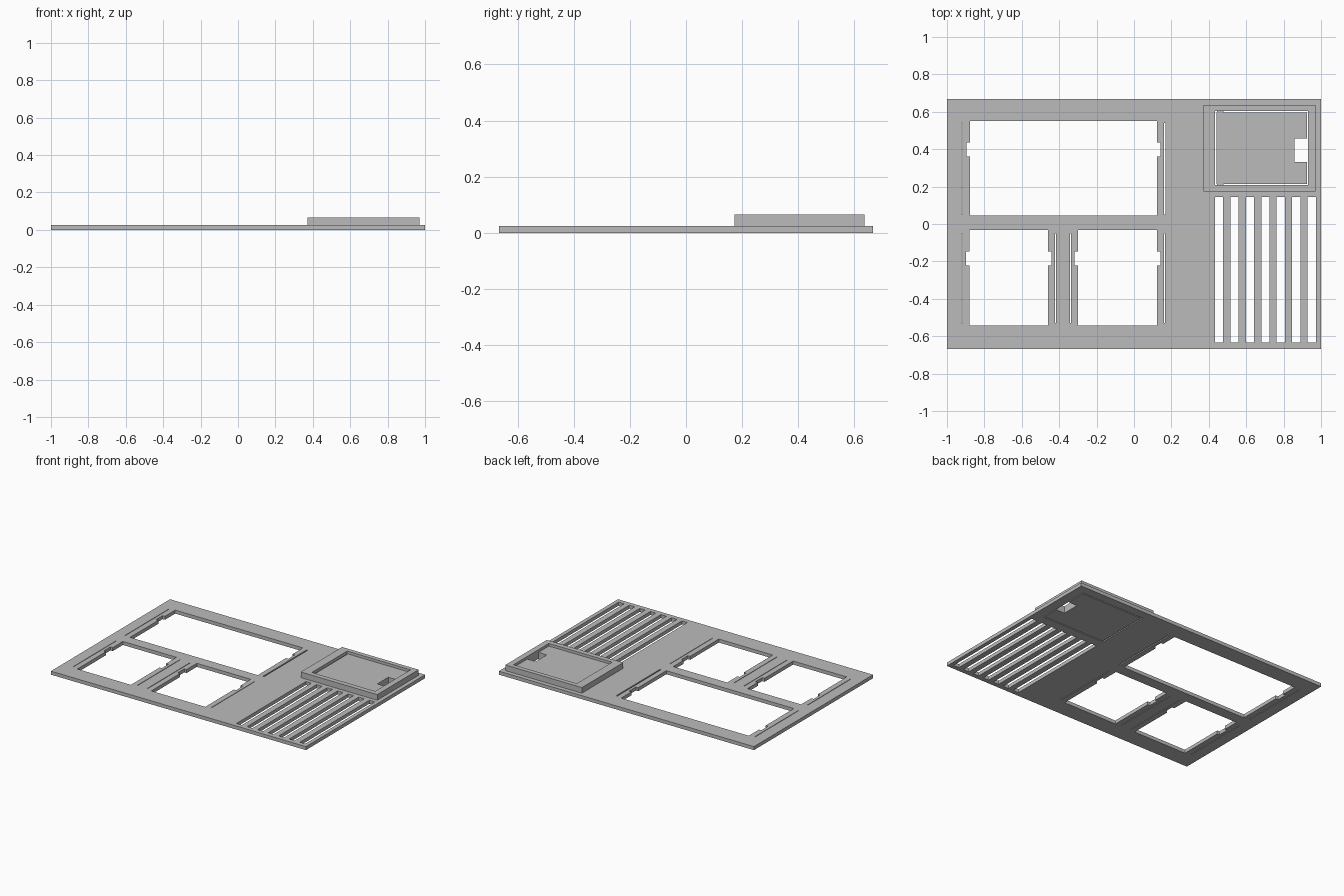
import bpy

if "Cube" in bpy.data.objects:
    bpy.data.objects.remove(bpy.data.objects["Cube"])

grey = bpy.data.materials.new("plain grey")
grey.diffuse_color = (0.5, 0.5, 0.5, 1)
grey.use_nodes = True
grey.node_tree.nodes["Principled BSDF"].inputs["Base Color"].default_value = grey.diffuse_color


def slab(name, x, y, z, holes=()):
    """Flat plate spanning x, y, z with rectangular through holes (x0, x1, y0, y1)."""
    xs = sorted({*x, *(v for h in holes for v in h[:2] if x[0] < v < x[1])})
    ys = sorted({*y, *(v for h in holes for v in h[2:] if y[0] < v < y[1])})

    def solid(i, j):
        if not (0 <= i < len(xs) - 1 and 0 <= j < len(ys) - 1):
            return False
        cx, cy = (xs[i] + xs[i + 1]) / 2, (ys[j] + ys[j + 1]) / 2
        return not any(a < cx < b and c < cy < d for a, b, c, d in holes)

    verts, index, faces = [], {}, []

    def v(i, j, k):
        if (i, j, k) not in index:
            index[i, j, k] = len(verts)
            verts.append((xs[i], ys[j], z[k]))
        return index[i, j, k]

    for i in range(len(xs) - 1):
        for j in range(len(ys) - 1):
            if not solid(i, j):
                continue
            ring = [(i, j), (i + 1, j), (i + 1, j + 1), (i, j + 1)]
            faces.append([v(*p, 1) for p in ring])
            faces.append([v(*p, 0) for p in reversed(ring)])
            # side walls only where the neighbouring cell is open
            for n, (di, dj) in enumerate([(0, -1), (1, 0), (0, 1), (-1, 0)]):
                if not solid(i + di, j + dj):
                    p, q = ring[n], ring[(n + 1) % 4]
                    faces.append([v(*p, 0), v(*q, 0), v(*q, 1), v(*p, 1)])
    mesh = bpy.data.meshes.new(name)
    mesh.from_pydata(verts, [], faces)
    mesh.materials.append(grey)
    obj = bpy.data.objects.new(name, mesh)
    bpy.context.collection.objects.link(obj)
    return obj


def window(x0, x1, y0, y1, n0, n1, depth=0.018):
    """Window opening with a shallow notch in each side edge."""
    return [(x0, x1, y0, y1), (x0 - depth, x1 + depth, n0, n1)]


T = 0.025                                # plate thickness
opening = (0.433, 0.93, 0.208, 0.604)    # lid opening

# window openings
holes = window(-0.878, 0.123, 0.045, 0.551, 0.361, 0.436)
for x0, x1 in ((-0.88, -0.46), (-0.3, 0.123)):
    holes += window(x0, x1, -0.543, -0.032, -0.222, -0.147)

# narrow slits beside the windows
holes += [(-0.922, -0.918, 0.05, 0.54), (0.16, 0.169, 0.05, 0.54)]
holes += [(x - 0.002, x + 0.002, -0.53, -0.05) for x in (-0.92, -0.42, -0.34, 0.163)]

# grille slots
holes += [(0.432 + 0.0828 * i, 0.475 + 0.0828 * i, -0.634, 0.144) for i in range(7)]

slab("base_plate", (-1, 1), (-0.667, 0.667), (0, T), holes + [opening])

# raised frame around the lid
slab("lid_frame", (0.371, 0.971), (0.173, 0.636), (T, 0.065), [opening])

# sunken lid with a finger notch on its right edge
slab("lid", (0.442, 0.925), (0.215, 0.597), (0, 0.05), [(0.859, 0.94, 0.332, 0.456)])

# small hinge tabs bridging the gap
for name, y in (("hinge_tab_front", (0.208, 0.215)), ("hinge_tab_back", (0.597, 0.604))):
    slab(name, (0.445, 0.478), y, (0.02, 0.045))
